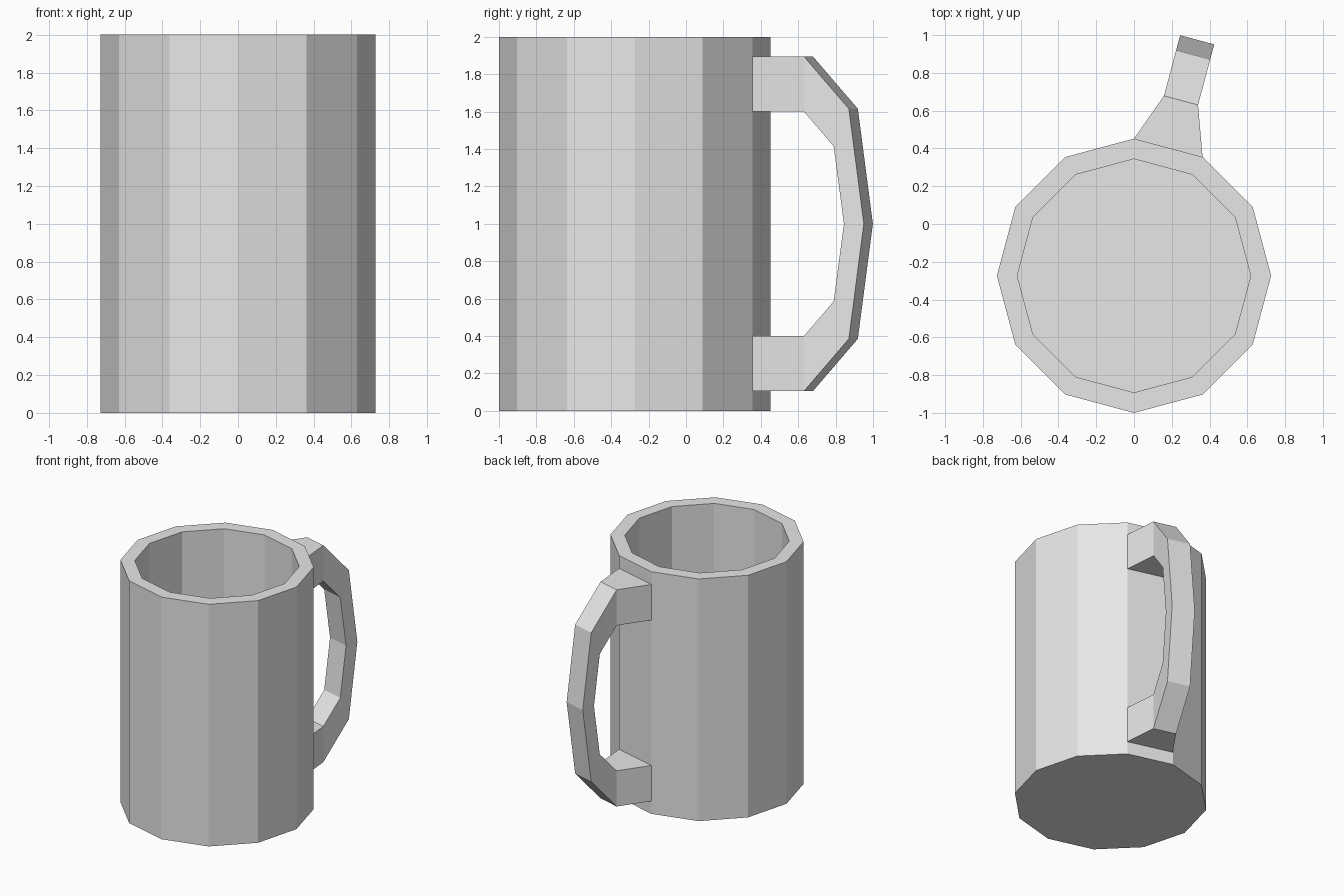
import bpy, bmesh, math
from mathutils import Vector

if "Cube" in bpy.data.objects:
    bpy.data.objects.remove(bpy.data.objects["Cube"])

grey = bpy.data.materials.new("light grey")
grey.diffuse_color = (0.8, 0.8, 0.8, 1)
grey.use_nodes = True
grey.node_tree.nodes["Principled BSDF"].inputs["Base Color"].default_value = grey.diffuse_color

CENTRE = Vector((0, -0.274, 0))
SIDES, R_OUT, R_IN, HEIGHT, FLOOR = 12, 0.726, 0.618, 2.0, 0.1


def finish(name, bm):
    bmesh.ops.recalc_face_normals(bm, faces=bm.faces)
    mesh = bpy.data.meshes.new(name)
    bm.to_mesh(mesh)
    bm.free()
    mesh.materials.append(grey)
    obj = bpy.data.objects.new(name, mesh)
    bpy.context.collection.objects.link(obj)
    return obj


def bridge(bm, a, b):
    n = len(a)
    for i in range(n):
        j = (i + 1) % n
        bm.faces.new((a[i], a[j], b[j], b[i]))


# Cup: outer wall, rim, inner wall and floor as stacked 12-sided rings
bm = bmesh.new()
rings = []
for r, z in ((R_OUT, 0), (R_OUT, HEIGHT), (R_IN, HEIGHT), (R_IN, FLOOR)):
    ring = []
    for k in range(SIDES):
        a = math.pi / 2 + k * math.tau / SIDES
        ring.append(bm.verts.new(CENTRE + Vector((r * math.cos(a), r * math.sin(a), z))))
    rings.append(ring)
for a, b in zip(rings, rings[1:]):
    bridge(bm, a, b)
bm.faces.new(rings[0])
bm.faces.new(rings[-1])
finish("cup_body", bm)

# Handle: four-cornered sections swept outward from one wall facet
out = Vector((math.cos(math.radians(75)), math.sin(math.radians(75)), 0))
side = Vector((-out.y, out.x, 0))
# (outer distance, outer height, inner distance, inner height, half width)
half = [(0.701, 0.895, 0.701, 0.6, 0.188),
        (0.961, 0.895, 0.961, 0.6, 0.0935),
        (1.210, 0.615, 1.126, 0.415, 0.0935)]
path = half + [(1.293, 0, 1.183, 0, 0.0935)]
path += [(do, -zo, di, -zi, w) for do, zo, di, zi, w in reversed(half)]
bm = bmesh.new()
sections = []
for do, zo, di, zi, w in path:
    sections.append([bm.verts.new(CENTRE + out * d + side * s + Vector((0, 0, 1 + z)))
                     for d, z, s in ((do, zo, w), (do, zo, -w), (di, zi, -w), (di, zi, w))])
for a, b in zip(sections, sections[1:]):
    bridge(bm, a, b)
finish("handle", bm)
